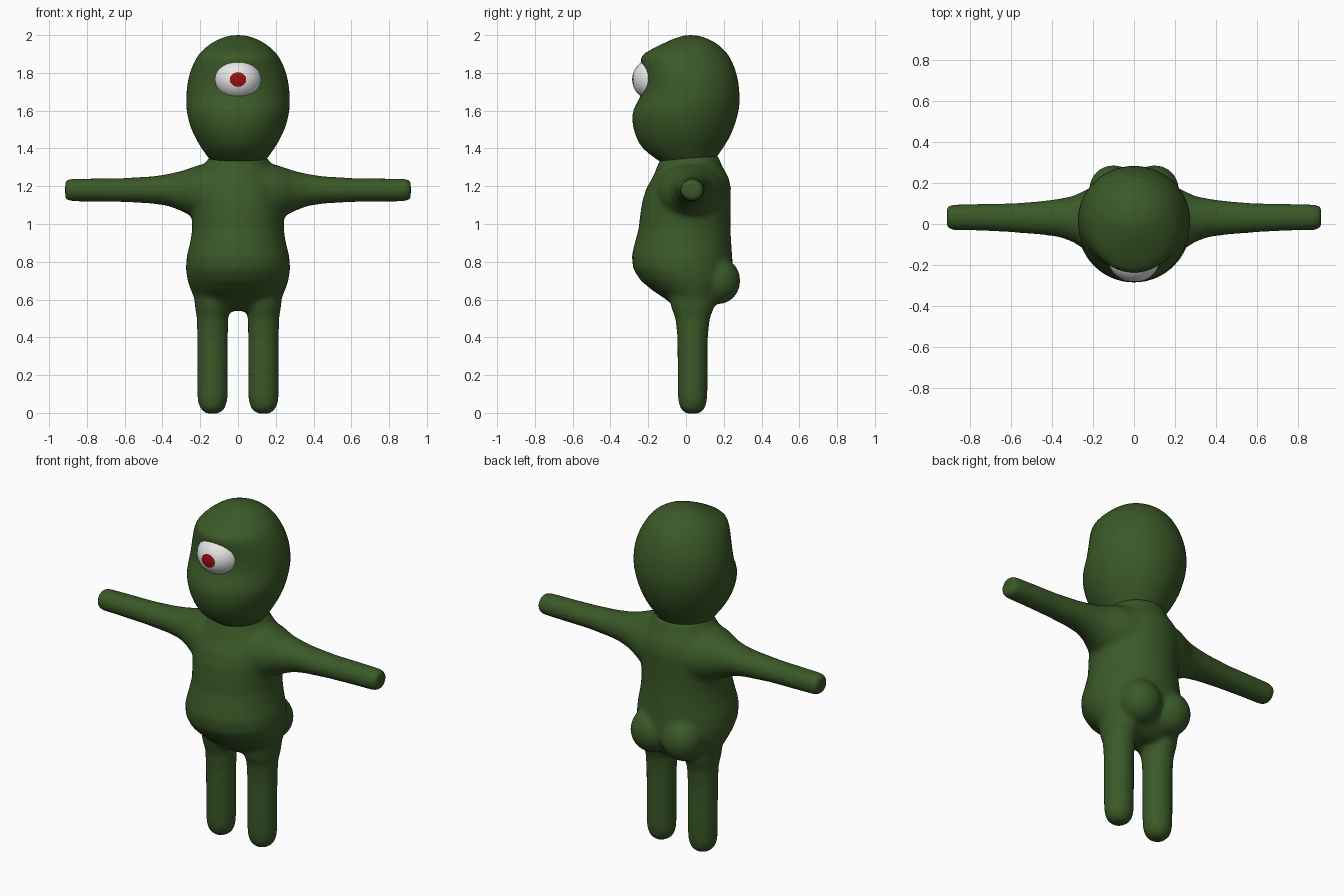
import bpy, bmesh, math
from mathutils import Matrix, Vector


def material(name, rgb):
    m = bpy.data.materials.new(name)
    m.diffuse_color = (*rgb, 1)
    return m


GREEN = material("skin green", (0.043, 0.100, 0.021))
WHITE = material("eye white", (0.8, 0.8, 0.8))
RED = material("pupil red", (0.32, 0.006, 0.006))


def loft(bm, rings, axis="z", sides=32):
    """Closed tube; each ring is (position, centre a, radius a, centre b, radius b)."""
    loops = []
    for p, ca, ra, cb, rb in rings:
        loop = []
        for i in range(sides):
            t = 2 * math.pi * i / sides
            a, b = ca + ra * math.cos(t), cb + rb * math.sin(t)
            loop.append(bm.verts.new((a, b, p) if axis == "z" else (p, a, b)))
        loops.append(loop)
    faces = [bm.faces.new((lo[i], lo[(i + 1) % sides], hi[(i + 1) % sides], hi[i]))
             for lo, hi in zip(loops, loops[1:]) for i in range(sides)]
    faces += [bm.faces.new(loops[0][::-1]), bm.faces.new(loops[-1])]
    bmesh.ops.recalc_face_normals(bm, faces=faces)


def profile(rows):
    """Turn (z, half width, front y, back y) rows into loft rings."""
    return [(z, 0, w, (f + b) / 2, (b - f) / 2) for z, w, f, b in rows]


def finish(bm, name, mats):
    me = bpy.data.meshes.new(name)
    bm.to_mesh(me)
    bm.free()
    ob = bpy.data.objects.new(name, me)
    bpy.context.collection.objects.link(ob)
    for m in mats:
        me.materials.append(m)
    me.shade_smooth()
    return ob


# Body: torso, arms, legs and buttocks fused into one skin
bm = bmesh.new()
loft(bm, profile([
    (0.54, 0.15, -0.03, 0.11), (0.57, 0.205, -0.07, 0.16), (0.60, 0.23, -0.105, 0.19),
    (0.65, 0.25, -0.18, 0.225), (0.70, 0.267, -0.24, 0.25), (0.76, 0.277, -0.28, 0.25),
    (0.83, 0.272, -0.288, 0.245), (0.90, 0.254, -0.272, 0.24), (0.97, 0.243, -0.252, 0.236),
    (1.05, 0.245, -0.243, 0.236), (1.12, 0.25, -0.232, 0.237), (1.19, 0.245, -0.21, 0.238),
    (1.25, 0.22, -0.175, 0.225), (1.30, 0.185, -0.155, 0.195), (1.36, 0.15, -0.13, 0.17)]))
for s in (-1, 1):
    # arm rings run outward from the shoulder
    loft(bm, [(s * x, y, ry, z, rz) for x, y, ry, z, rz in (
        (0.12, 0.02, 0.19, 1.165, 0.165), (0.20, 0.02, 0.165, 1.165, 0.15),
        (0.25, 0.02, 0.14, 1.17, 0.128), (0.30, 0.025, 0.112, 1.175, 0.106),
        (0.37, 0.03, 0.093, 1.18, 0.085), (0.45, 0.03, 0.083, 1.18, 0.073),
        (0.60, 0.03, 0.071, 1.18, 0.064), (0.75, 0.033, 0.066, 1.18, 0.062),
        (0.89, 0.033, 0.063, 1.18, 0.06), (0.908, 0.033, 0.056, 1.18, 0.054),
        (0.915, 0.033, 0.044, 1.18, 0.043))], "x", 24)
    # leg with a rounded foot
    loft(bm, [(z, s * 0.135, r, 0.035, q) for z, r, q in (
        (-0.004, 0.03, 0.03), (0.008, 0.052, 0.052), (0.03, 0.069, 0.068),
        (0.065, 0.079, 0.077), (0.12, 0.082, 0.079), (0.40, 0.082, 0.081),
        (0.50, 0.083, 0.092), (0.56, 0.093, 0.115), (0.64, 0.10, 0.13))], "z", 24)
    # buttock
    bmesh.ops.create_uvsphere(bm, u_segments=24, v_segments=16, radius=1, matrix=(
        Matrix.Translation((s * 0.10, 0.17, 0.70)) @ Matrix.Diagonal((0.12, 0.118, 0.125, 1))))
body = finish(bm, "body", [GREEN])
mod = body.modifiers.new("fuse", "REMESH")
mod.mode, mod.voxel_size, mod.use_smooth_shade = "VOXEL", 0.014, True
mod = body.modifiers.new("soften", "SMOOTH")
mod.factor, mod.iterations = 0.5, 7

# Head: egg with a brow ledge above and a full cheek below the eye
bm = bmesh.new()
loft(bm, profile([
    (1.30, 0.12, -0.09, 0.12), (1.34, 0.15, -0.155, 0.155), (1.40, 0.194, -0.235, 0.195),
    (1.45, 0.224, -0.262, 0.228), (1.51, 0.253, -0.283, 0.255), (1.58, 0.271, -0.289, 0.277),
    (1.63, 0.276, -0.27, 0.285), (1.68, 0.276, -0.236, 0.286), (1.76, 0.268, -0.228, 0.279),
    (1.83, 0.247, -0.234, 0.259), (1.88, 0.221, -0.244, 0.235), (1.905, 0.203, -0.222, 0.218),
    (1.94, 0.167, -0.155, 0.185), (1.97, 0.122, -0.092, 0.142), (1.99, 0.073, -0.04, 0.092),
    (2.0, 0.03, 0.0, 0.05)]))
head = finish(bm, "head", [GREEN])
mod = head.modifiers.new("round", "SUBSURF")
mod.levels = mod.render_levels = 1

# Eyeball with its pole facing forward; the cap around the pole is the pupil
bm = bmesh.new()
bmesh.ops.create_uvsphere(bm, u_segments=24, v_segments=18, radius=1,
                          matrix=Matrix.Rotation(math.pi / 2, 4, "X"))
for f in bm.faces:
    f.material_index = 1 if f.calc_center_median().normalized().y < -math.cos(math.radians(20)) else 0
bm.transform(Matrix.Translation((0, -0.17, 1.765)) @ Matrix.Diagonal((0.127, 0.115, 0.113, 1)))
finish(bm, "eye", [WHITE, RED])
